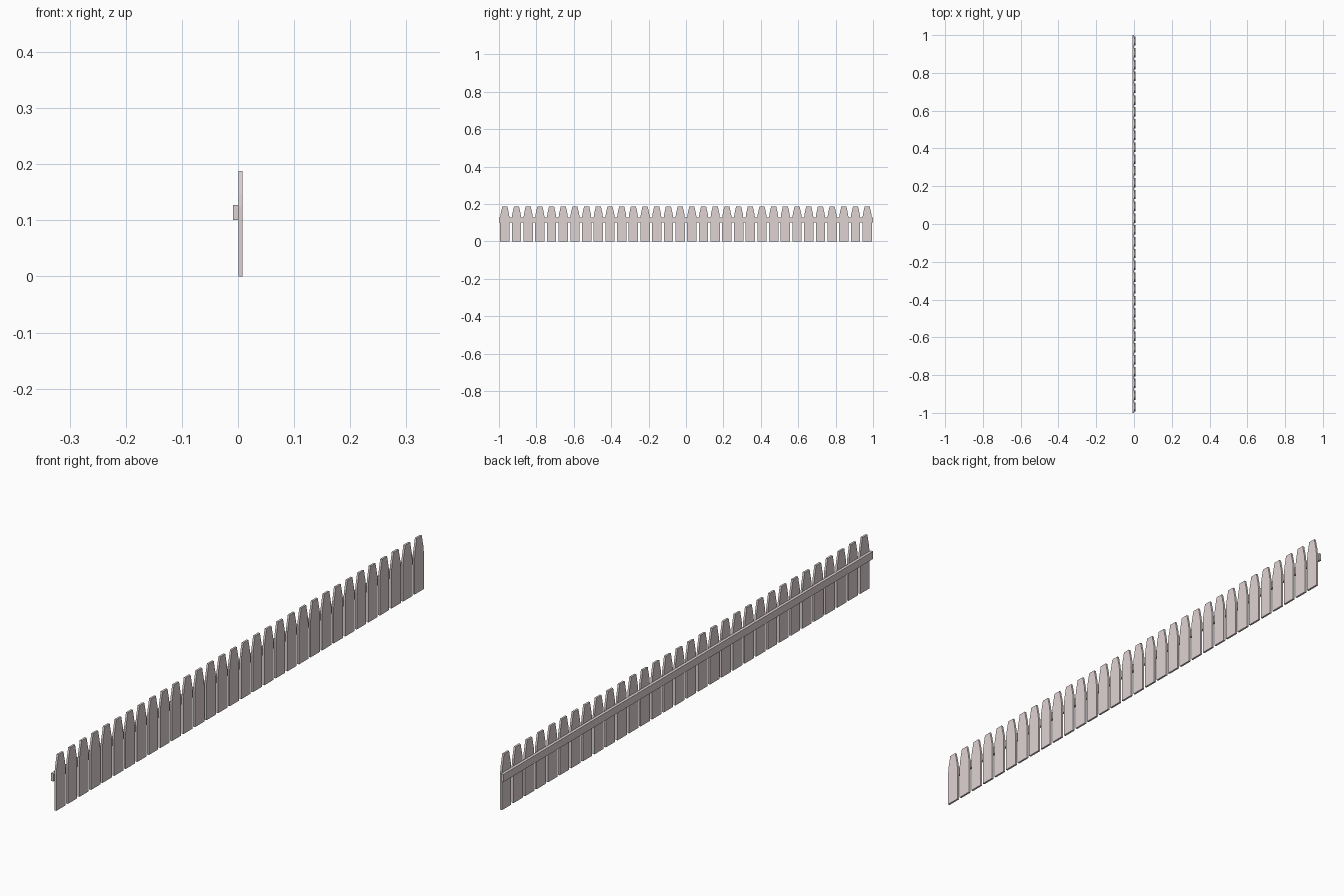
import bpy, bmesh

if "Cube" in bpy.data.objects:
    bpy.data.objects.remove(bpy.data.objects["Cube"])

COUNT = 32
PITCH = 2.0 / COUNT
X_BACK, X_MID, X_FRONT = -0.0085, 0.001, 0.008

paint = bpy.data.materials.new("pale_pink_paint")
paint.diffuse_color = (0.74, 0.65, 0.65, 1)
paint.use_nodes = True
paint.node_tree.nodes["Principled BSDF"].inputs["Base Color"].default_value = paint.diffuse_color


def extrude_profile(name, points, x0, x1):
    """Closed (y, z) outline extruded along x."""
    bm = bmesh.new()
    face = bm.faces.new([bm.verts.new((x0, y, z)) for y, z in points])
    ext = bmesh.ops.extrude_face_region(bm, geom=[face])
    verts = [g for g in ext["geom"] if isinstance(g, bmesh.types.BMVert)]
    bmesh.ops.translate(bm, verts=verts, vec=(x1 - x0, 0, 0))
    bmesh.ops.recalc_face_normals(bm, faces=bm.faces)
    mesh = bpy.data.meshes.new(name)
    bm.to_mesh(mesh)
    bm.free()
    mesh.materials.append(paint)
    obj = bpy.data.objects.new(name, mesh)
    bpy.context.collection.objects.link(obj)
    return obj


# Pickets: one tapered board, repeated along y
half = [(0.025, 0), (0.025, 0.125), (0.0225, 0.147), (0.0135, 0.188)]
outline = half + [(-y, z) for y, z in reversed(half)]
pickets = extrude_profile("pickets", outline, X_MID, X_FRONT)
pickets.location.y = -1 + PITCH / 2
array = pickets.modifiers.new("repeat", 'ARRAY')
array.count = COUNT
array.use_relative_offset = False
array.use_constant_offset = True
array.constant_offset_displace = (0, PITCH, 0)

# Rail behind the pickets
extrude_profile("rail", [(-1, 0.101), (1, 0.101), (1, 0.127), (-1, 0.127)], X_BACK, X_MID)
